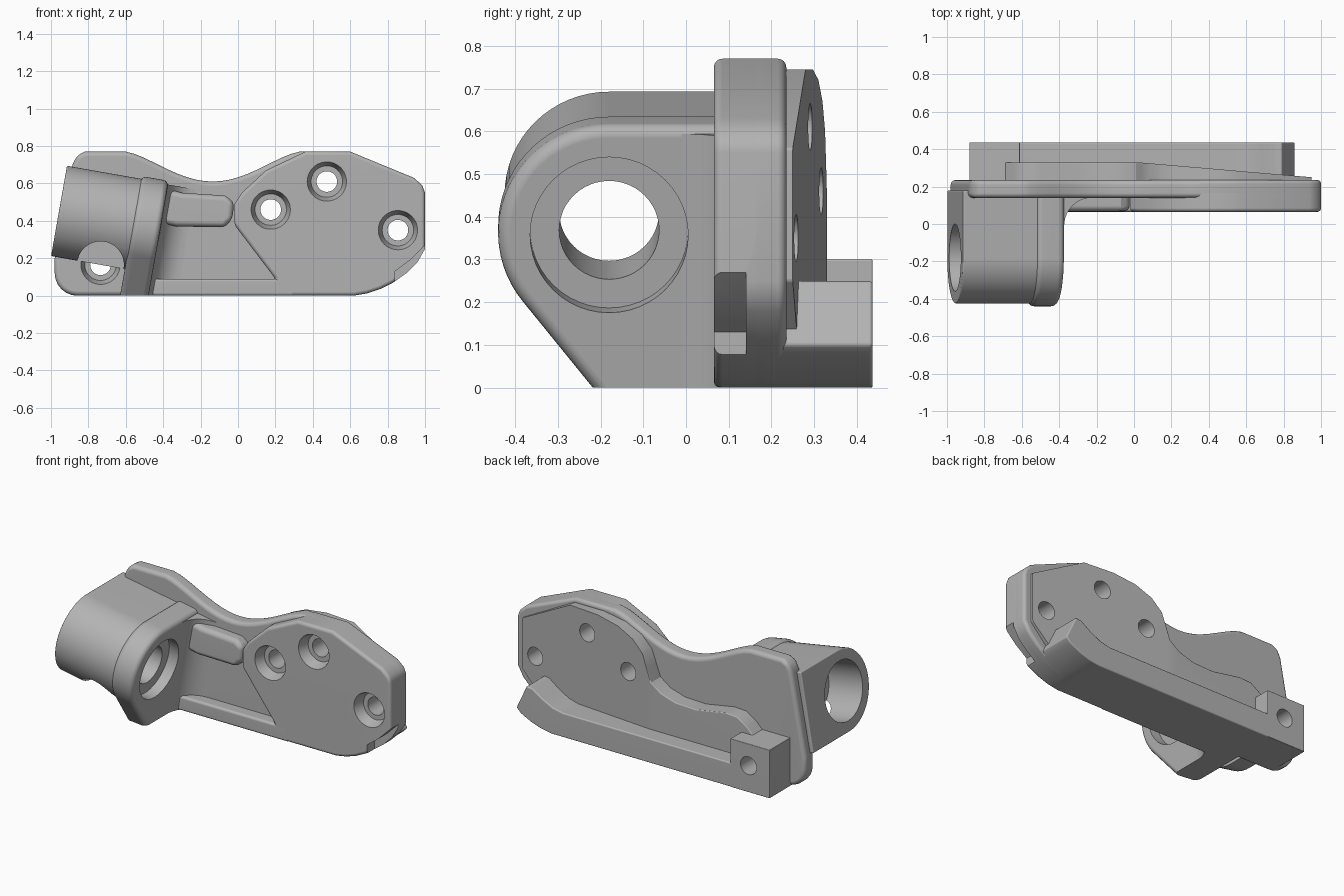
import bpy, bmesh
from math import pi, sin, cos, radians
from mathutils import Matrix

if "Cube" in bpy.data.objects:
    bpy.data.objects.remove(bpy.data.objects["Cube"])

grey = bpy.data.materials.new("cast_grey")
grey.use_nodes = True
grey.diffuse_color = (0.45, 0.45, 0.45, 1)
grey.node_tree.nodes["Principled BSDF"].inputs["Base Color"].default_value = (0.45, 0.45, 0.45, 1)

# Tilted frame of the barrel: local x runs along the bore
TILT = Matrix.Translation((-0.43, 0, 0.36)) @ Matrix.Rotation(radians(10), 4, "Y")
FLAT = Matrix.Identity(4)


def add(name, bm):
    bmesh.ops.recalc_face_normals(bm, faces=bm.faces)
    mesh = bpy.data.meshes.new(name)
    bm.to_mesh(mesh)
    bm.free()
    mesh.materials.append(grey)
    ob = bpy.data.objects.new(name, mesh)
    bpy.context.collection.objects.link(ob)
    return ob


def prism(name, pts, a, b, axis="y", frame=FLAT):
    """Extrude a 2D outline along one axis from a to b."""
    place = {"x": lambda p, t: (t, p[0], p[1]),
             "y": lambda p, t: (p[0], t, p[1]),
             "z": lambda p, t: (p[0], p[1], t)}[axis]
    bm = bmesh.new()
    low, high = [[bm.verts.new(frame @ Matrix.Translation(place(p, t)).translation)
                  for p in pts] for t in (a, b)]
    bm.faces.new(low)
    bm.faces.new(high)
    n = len(pts)
    for i in range(n):
        j = (i + 1) % n
        bm.faces.new((low[i], low[j], high[j], high[i]))
    return add(name, bm)


def drill(name, centre, r1, r2, length, axis="y", frame=FLAT):
    """Round cutter centred on a point; r1 is the radius at its low end."""
    turn = Matrix.Rotation(-pi / 2, 4, "X") if axis == "y" else Matrix.Rotation(pi / 2, 4, "Y")
    bm = bmesh.new()
    bmesh.ops.create_cone(bm, cap_ends=True, segments=48, radius1=r1, radius2=r2,
                          depth=length, matrix=frame @ Matrix.Translation(centre) @ turn)
    ob = add(name, bm)
    ob.hide_render = True
    return ob


def arc(cx, cy, r, a0, a1, n):
    return [(cx + r * cos(radians(a0 + (a1 - a0) * i / n)),
             cy + r * sin(radians(a0 + (a1 - a0) * i / n))) for i in range(n + 1)]


def finish(ob, bevel, cutters):
    """Round the edges, cut the openings and shade."""
    if bevel:
        m = ob.modifiers.new("round", "BEVEL")
        m.width, m.segments, m.limit_method = bevel, 4, "ANGLE"
        m.angle_limit = radians(35)
    for c in cutters:
        m = ob.modifiers.new("cut", "BOOLEAN")
        m.operation, m.object, m.solver = "DIFFERENCE", c, "EXACT"
    deps = bpy.context.evaluated_depsgraph_get()
    mesh = bpy.data.meshes.new_from_object(ob.evaluated_get(deps))
    ob.modifiers.clear()
    ob.data = mesh
    bpy.ops.object.select_all(action="DESELECT")
    ob.select_set(True)
    bpy.context.view_layer.objects.active = ob
    bpy.ops.object.shade_smooth_by_angle(angle=radians(30))
    ob.modifiers.new("normals", "WEIGHTED_NORMAL").keep_sharp = True


# Outlines in x and z
nose = [(0.62, 0), (0.69, 0.012), (0.76, 0.035), (0.83, 0.07), (0.9, 0.12), (0.96, 0.18), (1, 0.25)]
crown = [(1, 0.55), (0.985, 0.59), (0.94, 0.63), (0.6, 0.77)]
saddle = [(0.33 - 0.93 * i / 20, 0.77 - 0.16 * sin(pi * i / 20) ** 1.4) for i in range(21)]
heel = [(-0.82, 0.77), (-0.86, 0.75), (-0.885, 0.7), (-0.98, 0.2)] + arc(-0.86, 0.12, 0.12, 180, 270, 6)

# Plate layers
plate = prism("main_plate", nose + crown + saddle + heel, 0.14, 0.235)
front_pad = prism("front_pad", [(0.2, 0)] + nose + crown +
                  [(0.36, 0.77), (0.15, 0.67), (0.02, 0.55), (-0.02, 0.49), (-0.02, 0.38), (0.2, 0.09)],
                  0.065, 0.235)
back_pad = prism("back_pad", [(0.6, 0.02), (0.78, 0.07), (0.95, 0.25), (0.95, 0.56), (0.6, 0.745), (0.4, 0.745),
                              (0.25, 0.72), (0.14, 0.67), (0.07, 0.6), (0.04, 0.52), (0.01, 0.44),
                              (-0.06, 0.39), (-0.16, 0.36), (-0.3, 0.355), (-0.5, 0.39), (-0.58, 0.385),
                              (-0.65, 0.34), (-0.88, 0.1), (-0.88, 0.02)], 0.2, 0.33)
ledge = prism("bottom_ledge", [(-0.48, 0), (0.3, 0), (0.3, 0.09), (-0.48, 0.09)], 0.065, 0.2)
rib = prism("side_rib", [(-0.42, 0.39), (-0.33, 0.37), (-0.07, 0.365), (-0.03, 0.41), (-0.02, 0.5),
                         (-0.07, 0.535), (-0.3, 0.55), (-0.42, 0.58)], 0.068, 0.2)

# Foot rail and its lug
rail = prism("foot_rail", [(-0.88, 0)] + nose[:4] + [(0.86, 0.1), (0.79, 0.25), (0.75, 0.245), (0.68, 0.2),
             (0.61, 0.165), (0.54, 0.15), (-0.88, 0.15)], 0.2, 0.437)
lug = prism("rail_lug", [(-0.88, 0), (-0.61, 0), (-0.61, 0.3), (-0.88, 0.3)], 0.2, 0.437)

# Barrel, collar and the fillet that blends it into the plate
barrel = prism("barrel", [(0.18, 0.245)] + arc(-0.18, 0, 0.245, 90, 270, 32) + [(0.18, -0.245)],
               -0.535, -0.1, "x", TILT)
collar = prism("collar", [(0.18, 0.26)] + arc(-0.18, 0, 0.26, 90, 219, 24) +
               [(-0.145, -0.46), (0.18, -0.46)], -0.135, 0.015, "x", TILT)
fillet = prism("collar_fillet", [(-0.06, 0.18), (-0.06, -0.01)] + arc(0.165, -0.01, 0.15, 180, 90, 10) +
               [(0.165, 0.18)], -0.46, 0.24, "z", TILT)

# Cutters
screws = []
for x, z, front in ((-0.735, 0.165, 0.14), (0.175, 0.46, 0.065), (0.475, 0.61, 0.065), (0.855, 0.35, 0.065)):
    screws.append(drill("screw_hole", (x, 0.3, z), 0.055, 0.055, 0.6))
    screws.append(drill("screw_seat", (x, front, z), 0.126, 0.084, 0.13))
scallop = drill("scallop", (-0.735, -0.23, 0.165), 0.125, 0.125, 0.74)
bore = [drill("bore", (-0.5, -0.18, 0), 0.18, 0.18, 0.4, "x", TILT),
        drill("bore_throat", (-0.3, -0.18, 0), 0.117, 0.117, 1, "x", TILT),
        drill("bore_seat", (0.06, -0.18, 0), 0.185, 0.185, 0.22, "x", TILT)]
floor = prism("floor_cut", [(-2, -1), (2, -1), (2, 0), (-2, 0)], -1, 1)
wedge = prism("taper_cut", [(0.02, 0.33), (1.1, 0.237), (1.1, 0.5), (0.02, 0.5)], -0.2, 1, "z")
notch = prism("notch_cut", [(0.84, 0), (1.1, 0), (1.1, 0.36), (1, 0.27), (0.92, 0.19), (0.84, 0.13)], 0, 0.14)

finish(plate, 0.025, screws)
finish(front_pad, 0.02, screws + [notch])
finish(back_pad, 0.006, screws + [wedge])
finish(ledge, 0.015, [])
finish(rib, 0.03, [])
finish(rail, 0.008, screws[:2])
finish(lug, 0.004, screws[:2])
finish(barrel, 0.008, [scallop] + bore)
finish(collar, 0.03, bore + [floor])
finish(fillet, 0, bore[2:] + [floor])

# Remove the used cutters
for c in screws + bore + [scallop, floor, wedge, notch]:
    bpy.data.objects.remove(c)
